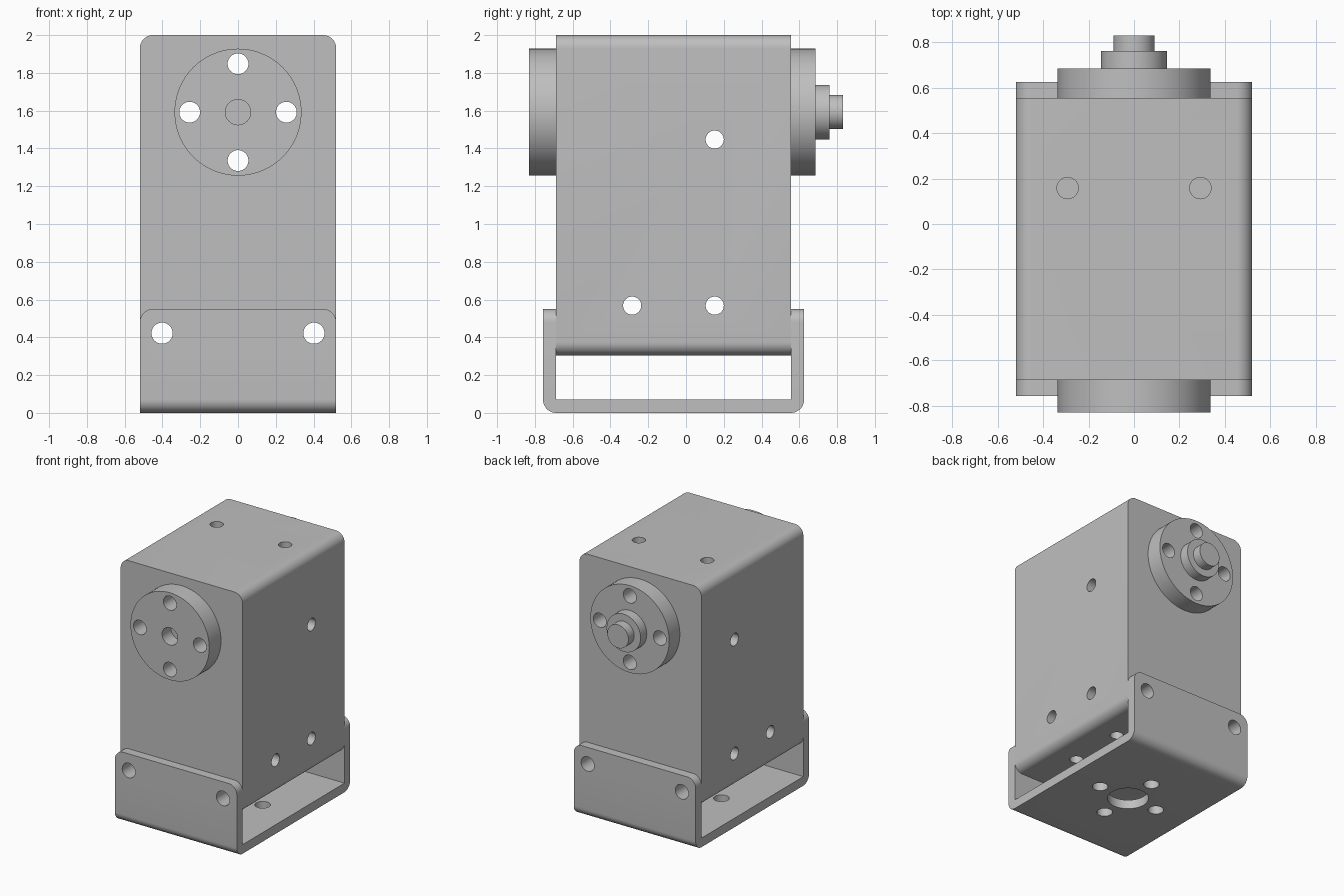
import bpy, bmesh, math
from mathutils import Matrix, Vector

if "Cube" in bpy.data.objects:
    bpy.data.objects.remove(bpy.data.objects["Cube"], do_unlink=True)

grey = bpy.data.materials.new("light grey metal")
grey.use_nodes = True
colour = (0.52, 0.52, 0.52, 1)
grey.diffuse_color = colour
grey.node_tree.nodes["Principled BSDF"].inputs["Base Color"].default_value = colour

HALF, FRONT, BACK = 0.52, -0.687, 0.555     # body extents
AXIS_Z, WALL, ROUND = 1.592, 0.07, 0.07
MID = (FRONT + BACK) / 2
TURN = {"x": Matrix.Rotation(math.pi / 2, 4, "Y"),
        "y": Matrix.Rotation(-math.pi / 2, 4, "X"),
        "z": Matrix.Identity(4)}


def make(name, bm):
    bmesh.ops.recalc_face_normals(bm, faces=bm.faces)
    mesh = bpy.data.meshes.new(name)
    bm.to_mesh(mesh)
    bm.free()
    ob = bpy.data.objects.new(name, mesh)
    bpy.context.collection.objects.link(ob)
    mesh.materials.append(grey)
    return ob


def cylinder(name, axis, centre, radius, length, sides=64):
    bm = bmesh.new()
    bmesh.ops.create_cone(bm, cap_ends=True, segments=sides, radius1=radius,
                          radius2=radius, depth=length,
                          matrix=Matrix.Translation(centre) @ TURN[axis])
    return make(name, bm)


def extrude_x(outline):
    """Solid with a (y, z) outline spanning the full width."""
    bm = bmesh.new()
    face = bm.faces.new([bm.verts.new((-HALF, y, z)) for y, z in outline])
    ext = bmesh.ops.extrude_face_region(bm, geom=[face])
    moved = [v for v in ext["geom"] if isinstance(v, bmesh.types.BMVert)]
    bmesh.ops.translate(bm, verts=moved, vec=(2 * HALF, 0, 0))
    return bm


def round_edges(bm, rule):
    edges = []
    for e in bm.edges:
        a, b = (v.co for v in e.verts)
        if rule((a + b) / 2, (b - a).normalized()):
            edges.append(e)
    bmesh.ops.bevel(bm, geom=edges, offset=ROUND, offset_type="OFFSET",
                    segments=10, profile=0.5, affect="EDGES", clamp_overlap=False)


def drill(ob, axis, centre, radius, length):
    cutter = cylinder("cutter", axis, centre, radius, length, 40)
    cutter.hide_render = True
    mod = ob.modifiers.new("hole", "BOOLEAN")
    mod.object, mod.operation, mod.solver = cutter, "DIFFERENCE", "EXACT"
    bpy.context.view_layer.objects.active = ob
    bpy.ops.object.modifier_apply(modifier=mod.name)
    bpy.data.objects.remove(cutter, do_unlink=True)


def ring(radius=0.256):
    return [(radius, 0), (-radius, 0), (0, radius), (0, -radius)]


# Motor body with rounded long edges
bm = extrude_x([(FRONT, 0.305), (BACK, 0.305), (BACK, 2), (FRONT, 2)])
round_edges(bm, lambda mid, d: abs(d.y) > 0.9)
body = make("motor_body", bm)

# U-shaped mounting bracket around the foot of the body
lo, hi, top = FRONT - WALL, BACK + WALL, 0.55
bm = extrude_x([(lo, 0), (hi, 0), (hi, top), (BACK, top), (BACK, WALL),
                (FRONT, WALL), (FRONT, top), (lo, top)])
round_edges(bm, lambda mid, d: (abs(d.y) > 0.9 and mid.z > top - 0.01)
            or (abs(d.x) > 0.9 and mid.z < 0.01))
bracket = make("mounting_bracket", bm)

# Output discs, boss and shaft
front_disc = cylinder("front_disc", "y", (0, FRONT - 0.0715, AXIS_Z), 0.336, 0.143, 96)
back_disc = cylinder("back_disc", "y", (0, BACK + 0.065, AXIS_Z), 0.336, 0.13, 96)
boss = cylinder("shaft_boss", "y", (0, 0.72, AXIS_Z), 0.145, 0.08)
shaft = cylinder("output_shaft", "y", (0, 0.79, AXIS_Z), 0.09, 0.08)

# Screw holes through the discs and body
for dx, dz in ring():
    for part in (front_disc, body, back_disc):
        drill(part, "y", (dx, 0, AXIS_Z + dz), 0.055, 3)
drill(front_disc, "y", (0, FRONT - 0.143, AXIS_Z), 0.067, 0.22)

# Holes through the sides of the body
for y, z in [(0.152, 1.447), (0.152, 0.568), (-0.285, 0.568)]:
    drill(body, "x", (0, y, z), 0.048, 3)

# Bracket screws, blind holes on top and underneath
for side in (-1, 1):
    for part in (bracket, body):
        drill(part, "y", (side * 0.402, 0, 0.422), 0.056, 3)
    drill(body, "z", (side * 0.292, 0.158, 2), 0.047, 0.28)
    for y in (0.158, -0.285):
        drill(body, "z", (side * 0.292, y, 0.305), 0.047, 0.28)

# Bracket floor holes
drill(bracket, "z", (0, MID, 0), 0.145, 0.4)
for dx, dy in ring():
    drill(bracket, "z", (dx, MID + dy, 0), 0.055, 0.4)

# Smooth rounded surfaces, sharp edges kept
for ob in (body, bracket, front_disc, back_disc, boss, shaft):
    bpy.ops.object.select_all(action="DESELECT")
    ob.select_set(True)
    bpy.context.view_layer.objects.active = ob
    bpy.ops.object.shade_smooth_by_angle(angle=math.radians(30))
